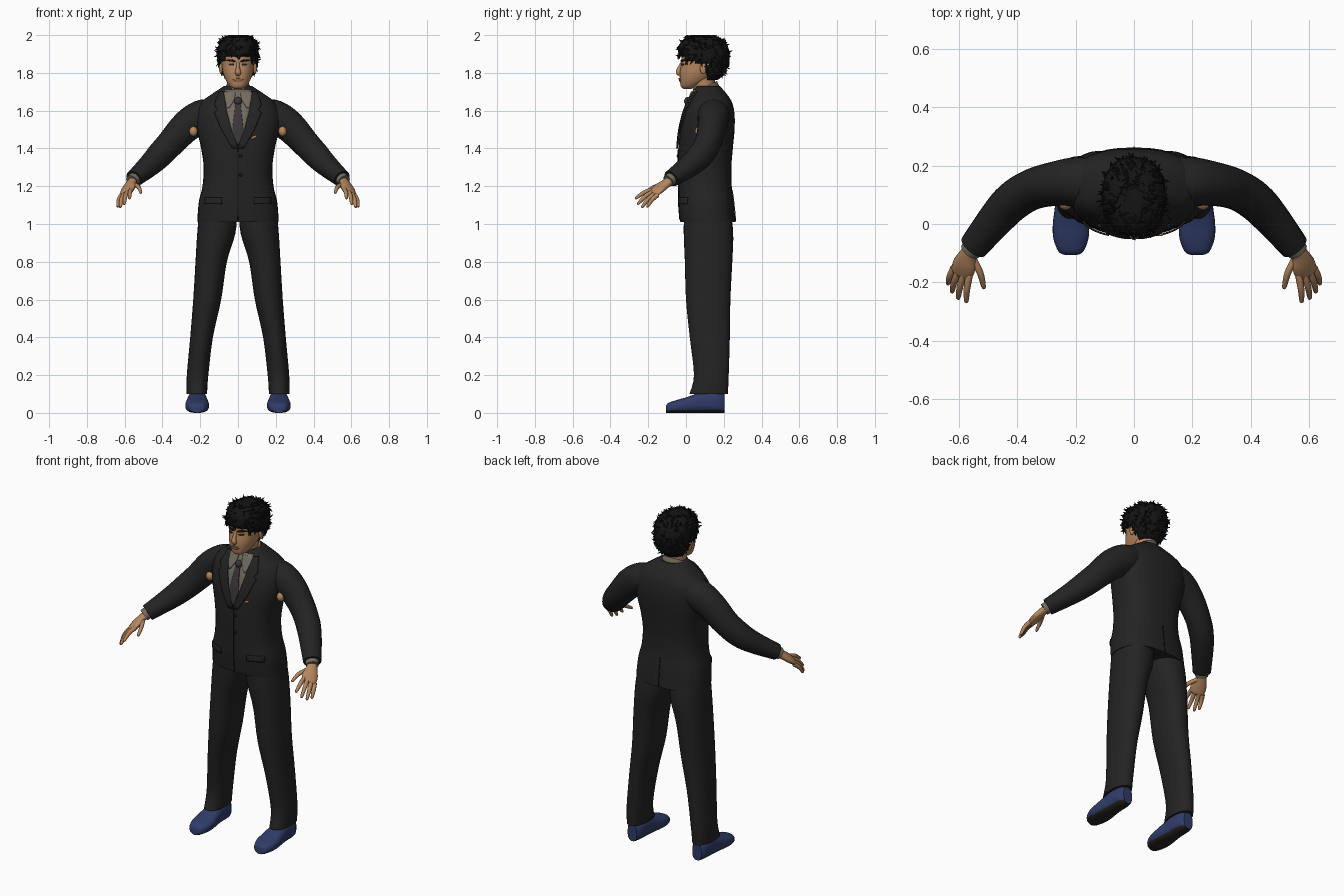
import bpy, bmesh, math, random
from mathutils import Vector, Matrix

random.seed(4)
if "Cube" in bpy.data.objects:
    bpy.data.objects.remove(bpy.data.objects["Cube"])


def material(name, r, g, b):
    m = bpy.data.materials.new(name)
    m.use_nodes = True
    m.diffuse_color = (r, g, b, 1)
    m.node_tree.nodes["Principled BSDF"].inputs["Base Color"].default_value = (r, g, b, 1)
    return m


SUIT = material("charcoal suit", .017, .017, .017)
BLACK = material("black hair", .007, .007, .007)
SKIN = material("skin", .46, .24, .115)
LIPS = material("lips", .3, .13, .075)
SHIRT = material("grey shirt", .17, .15, .115)
TIE = material("dark tie", .045, .037, .042)
SHOE = material("blue shoe", .03, .045, .14)
SOLE = material("dark sole", .02, .018, .016)
PIN = material("tan pin", .5, .23, .08)
parts = []


def finish(name, bm, mats, mirror=False, thick=0.0):
    bmesh.ops.recalc_face_normals(bm, faces=bm.faces)
    mesh = bpy.data.meshes.new(name)
    bm.to_mesh(mesh)
    bm.free()
    ob = bpy.data.objects.new(name, mesh)
    bpy.context.collection.objects.link(ob)
    for m in mats:
        mesh.materials.append(m)
    if thick:
        mod = ob.modifiers.new("thickness", 'SOLIDIFY')
        mod.thickness, mod.offset = thick, 0
    if mirror:
        ob.modifiers.new("mirror", 'MIRROR').use_clip = False
    parts.append(ob)
    return ob


def smooth(keys, n=4):
    """Pass a smooth curve through rows of values."""
    out = []
    for i in range(len(keys) - 1):
        quad = [keys[max(i - 1, 0)], keys[i], keys[i + 1], keys[min(i + 2, len(keys) - 1)]]
        for k in range(n):
            t = k / n
            out.append([b + .5 * t * (c - a + t * (2*a - 5*b + 4*c - d + t * (3*(b - c) + d - a)))
                        for a, b, c, d in zip(*quad)])
    return out + [list(keys[-1])]


def ring(c, u, v, e=2.0, n=28):
    def power(a):
        return math.copysign(abs(a) ** (2 / e), a)
    return [c + u * power(math.cos(a)) + v * power(math.sin(a))
            for a in (math.tau * i / n for i in range(n))]


def bridge(rings):
    bm = bmesh.new()
    loops = [[bm.verts.new(p) for p in r] for r in rings]
    for a, b in zip(loops, loops[1:]):
        for i in range(len(a)):
            j = (i + 1) % len(a)
            bm.faces.new((a[i], a[j], b[j], b[i]))
    bm.faces.new(loops[0])
    bm.faces.new(loops[-1])
    return bm


def stack(keys, e):
    """Horizontal rings from rows of z, centre x, half width, front y, back y."""
    return bridge([ring(Vector((cx, (f + b) / 2, z)), Vector((hw, 0, 0)),
                        Vector((0, (b - f) / 2, 0)), e, 36) for z, cx, hw, f, b in keys])


def tube(name, keys, mat, side=(0, 0, 1), mirror=True, n=16):
    """Tube along rows of x, y, z, radius along side, radius across it."""
    rows = smooth(keys)
    pts = [Vector(r[:3]) for r in rows]
    rings = []
    for i, r in enumerate(rows):
        t = (pts[min(i + 1, len(pts) - 1)] - pts[max(i - 1, 0)]).normalized()
        u = Vector(side)
        u = (u - t * u.dot(t)).normalized()
        rings.append(ring(pts[i], u * r[3], t.cross(u) * r[4], 2, n))
    return finish(name, bridge(rings), [mat], mirror)


def ball(name, at, size, mat, mirror=False):
    bm = bmesh.new()
    bmesh.ops.create_uvsphere(bm, u_segments=20, v_segments=12, radius=1,
                              matrix=Matrix.Translation(at) @ Matrix.Diagonal((*size, 1)))
    return finish(name, bm, [mat], mirror)


def surface_y(keys, e, x, z, back=False):
    for a, b in zip(keys, keys[1:]):
        if a[0] <= z <= b[0]:
            t = (z - a[0]) / (b[0] - a[0])
            _, _, hw, f, k = [p + t * (q - p) for p, q in zip(a, b)]
            depth = (k - f) / 2 * max(0, 1 - abs(x / hw) ** e) ** (1 / e)
            return (f + k) / 2 + (depth if back else -depth)
    return 0


def patch(name, body, rows, mat, lift=.004, mirror=False, back=False, thick=.006):
    """Thin plate following a body, from rows of z, x start, x end."""
    keys, e = body
    fine = [[p + (q - p) * k / 4 for p, q in zip(a, b)]
            for a, b in zip(rows, rows[1:]) for k in range(4)] + [rows[-1]]
    bm = bmesh.new()
    grid = []
    for z, x0, x1 in fine:
        xs = [x0 + (x1 - x0) * i / 6 for i in range(7)]
        grid.append([bm.verts.new((x, surface_y(keys, e, x, z, back) + (lift if back else -lift), z))
                     for x in xs])
    for a, b in zip(grid, grid[1:]):
        for i in range(6):
            bm.faces.new((a[i], a[i + 1], b[i + 1], b[i]))
    return finish(name, bm, [mat], mirror, thick)


# Jacket body and sleeves
torso = smooth([(1.01, 0, .215, -.03, .262), (1.04, 0, .214, -.034, .26), (1.12, 0, .207, -.04, .252),
                (1.2, 0, .188, -.04, .242), (1.3, 0, .182, -.042, .24), (1.4, 0, .195, -.04, .248),
                (1.5, 0, .218, -.03, .257), (1.58, 0, .222, -.012, .257), (1.64, 0, .2, .01, .245),
                (1.68, 0, .15, .03, .222), (1.73, 0, .075, .05, .18)])
finish("jacket_body", stack(torso, 2.5), [SUIT])
coat = (torso, 2.5)
tube("sleeves", [(.11, .145, 1.595, .07, .08), (.19, .145, 1.57, .088, .085), (.27, .138, 1.52, .085, .076),
                 (.35, .118, 1.435, .075, .07), (.415, .078, 1.365, .07, .068),
                 (.47, .02, 1.31, .06, .062), (.55, -.078, 1.24, .045, .05)], SUIT, n=24)
ball("armpit_gaps", (.236, .07, 1.49), (.022, .022, .026), SKIN, True)

# Shirt, collar, tie and lapels
patch("shirt_front", coat, [(1.71, -.07, .07), (1.6, -.062, .062), (1.5, -.036, .036), (1.42, -.004, .004)],
      SHIRT, .002)
collar = [ring(Vector((0, .1, z)), Vector((w, 0, 0)), Vector((0, d, .032)), 2)
          for z, w, d in ((1.67, .09, .085), (1.70, .08, .075), (1.725, .066, .064))]
finish("shirt_collar", bridge(collar), [SHIRT])
patch("collar_points", coat, [(1.70, .012, .075), (1.66, .018, .072), (1.615, .045, .056)], SHIRT, .009, True)
patch("tie", coat, [(1.66, -.02, .02), (1.63, -.014, .014), (1.5, -.029, .029), (1.42, -.006, .006)],
      TIE, .008)
ball("tie_knot", (0, .008, 1.65), (.021, .018, .022), TIE)
patch("lapels", coat, [(1.70, .075, .1), (1.63, .064, .125), (1.6, .06, .108), (1.59, .058, .125),
                       (1.5, .034, .088), (1.4, -.002, .03)], SUIT, .008, True, thick=.008)

# Jacket details
patch("pocket_flaps", coat, [(1.14, .085, .175), (1.105, .085, .175)], SUIT, .005, True)
patch("front_edge", coat, [(1.4, -.002, .002), (1.02, -.002, .002)], BLACK, .002, thick=.003)
patch("back_vent", coat, [(1.18, -.002, .002), (1.015, -.002, .002)], BLACK, .002, back=True, thick=.003)
for z in (1.26, 1.36):
    ball("jacket_button", (.012, surface_y(torso, 2.5, 0, z) - .003, z), (.009, .005, .009), BLACK)
pin = ball("lapel_pin", (0, 0, 0), (.018, .005, .007), PIN)
pin.location = (.085, surface_y(torso, 2.5, .085, 1.46) - .008, 1.46)
pin.rotation_euler.y = -.5

# Trousers
legs = smooth([(.1, .218, .054, .018, .222), (.2, .214, .057, .042, .226), (.4, .193, .06, .02, .232),
               (.6, .163, .074, .0, .235), (.8, .142, .083, -.006, .245), (.95, .115, .101, -.012, .25),
               (1.08, .103, .1, -.01, .235)])
finish("trouser_legs", stack(legs, 2.2), [SUIT], True)

# Shoes with dark soles, built from heel to toe
shoe_rows = smooth([(-.106, .02, .035), (-.095, .042, .052), (-.05, .06, .068), (.0, .062, .082),
                    (.05, .056, .1), (.1, .051, .115), (.17, .047, .115), (.205, .03, .1)])
bm = bridge([ring(Vector((.216, y, h / 2)), Vector((w, 0, 0)), Vector((0, 0, h / 2)), 2.6)
             for y, w, h in shoe_rows])
for f in bm.faces:
    f.material_index = int(f.calc_center_median().z < .014)
finish("shoes", bm, [SHOE, SOLE], True)

# Cuffs and hands
tube("shirt_cuffs", [(.535, -.06, 1.253, .035, .038), (.562, -.094, 1.228, .033, .036)], SHIRT)
across = (.85, .3, -.4)
tube("palms", [(.548, -.078, 1.238, .027, .022), (.567, -.105, 1.215, .031, .021),
               (.58, -.14, 1.19, .043, .02), (.592, -.17, 1.165, .04, .015),
               (.595, -.178, 1.16, .028, .009)], SKIN, across)
fingers = {"index_fingers": ((.563, -.172, 1.183), (.575, -.27, 1.135)),
           "middle_fingers": ((.583, -.172, 1.173), (.603, -.258, 1.105)),
           "ring_fingers": ((.602, -.164, 1.161), (.624, -.235, 1.088)),
           "little_fingers": ((.617, -.15, 1.153), (.638, -.207, 1.09)),
           "thumbs": ((.553, -.115, 1.21), (.512, -.222, 1.165))}
for name, (a, b) in fingers.items():
    a, b = Vector(a), Vector(b)
    mid = a.lerp(b, .5) + Vector((-.006 if name == "thumbs" else .003, 0, .008))
    tube(name, [(*a, .0125, .0125), (*mid, .0115, .0115), (*a.lerp(b, .92), .008, .008),
                (*b, .003, .003)], SKIN, across, n=10)

# Neck, head and ears
tube("neck", [(0, .105, 1.62, .065, .062), (0, .095, 1.72, .058, .058), (0, .09, 1.8, .062, .065)],
     SKIN, (1, 0, 0), False, 24)
skull = smooth([(1.716, 0, .022, -.014, .03), (1.728, 0, .042, -.027, .06), (1.76, 0, .064, -.032, .12),
                (1.8, 0, .079, -.033, .17), (1.85, 0, .087, -.025, .205), (1.89, 0, .09, -.024, .21),
                (1.93, 0, .084, -.012, .2), (1.97, 0, .05, .03, .15)])
finish("head", stack(skull, 2.2), [SKIN])
face = (skull, 2.2)
ball("ears", (.09, .092, 1.825), (.01, .019, .032), SKIN, True)

# Face details
tube("nose", [(0, -.02, 1.855, .008, .008), (0, -.034, 1.825, .01, .011), (0, -.04, 1.803, .016, .014),
              (0, -.032, 1.788, .012, .008)], SKIN, (1, 0, 0), False)
patch("eyes", face, [(1.85, .028, .042), (1.845, .019, .05), (1.839, .027, .043)], SOLE, .002, True, thick=.004)
patch("eyebrows", face, [(1.87, .03, .052), (1.865, .016, .062), (1.859, .014, .03)], BLACK, .003, True)
patch("lips", face, [(1.772, -.01, .01), (1.764, -.028, .028), (1.755, -.014, .014)], LIPS, .003)

# Hair cap cut along the hairline, with short tufts
def hairline(y):
    return 1.893 if y < 0 else 1.868 if y < .05 else 1.848 if y < .11 else 0


bm = stack(smooth([(1.765, 0, .055, .03, .165), (1.8, 0, .083, .0, .2), (1.85, 0, .099, -.025, .218),
                   (1.9, 0, .104, -.034, .223), (1.95, 0, .096, -.03, .21), (1.982, 0, .068, .0, .17),
                   (1.995, 0, .025, .04, .12)]), 2.25)
low = [f for f in bm.faces if f.calc_center_median().z < hairline(f.calc_center_median().y)]
bmesh.ops.delete(bm, geom=low, context='FACES')
bmesh.ops.recalc_face_normals(bm, faces=bm.faces)
roots = [(f.calc_center_median(), f.normal.copy()) for f in bm.faces if f.calc_center_median().z > 1.79]
finish("hair_cap", bm, [BLACK], thick=.009)
bm = bmesh.new()
for root, normal in random.choices(roots, k=330):
    lean = Vector((random.uniform(-.8, .8), random.uniform(-.5, .9), random.uniform(-1.2, .3)))
    lean -= normal * lean.dot(normal)
    aim = (lean + normal * .3).normalized()
    turn = aim.to_track_quat('Z', 'Y').to_matrix().to_4x4()
    bmesh.ops.create_cone(bm, cap_ends=True, segments=5, radius1=.009, radius2=.001, depth=.034,
                          matrix=Matrix.Translation(root + aim * .011) @ turn)
for v in bm.verts:
    v.co.z = min(v.co.z, 2.0)
finish("hair_tufts", bm, [BLACK])

# Smooth shading with crisp edges
bpy.ops.object.select_all(action='DESELECT')
for ob in parts:
    ob.select_set(True)
bpy.context.view_layer.objects.active = parts[0]
bpy.ops.object.shade_smooth_by_angle(angle=math.radians(40))
